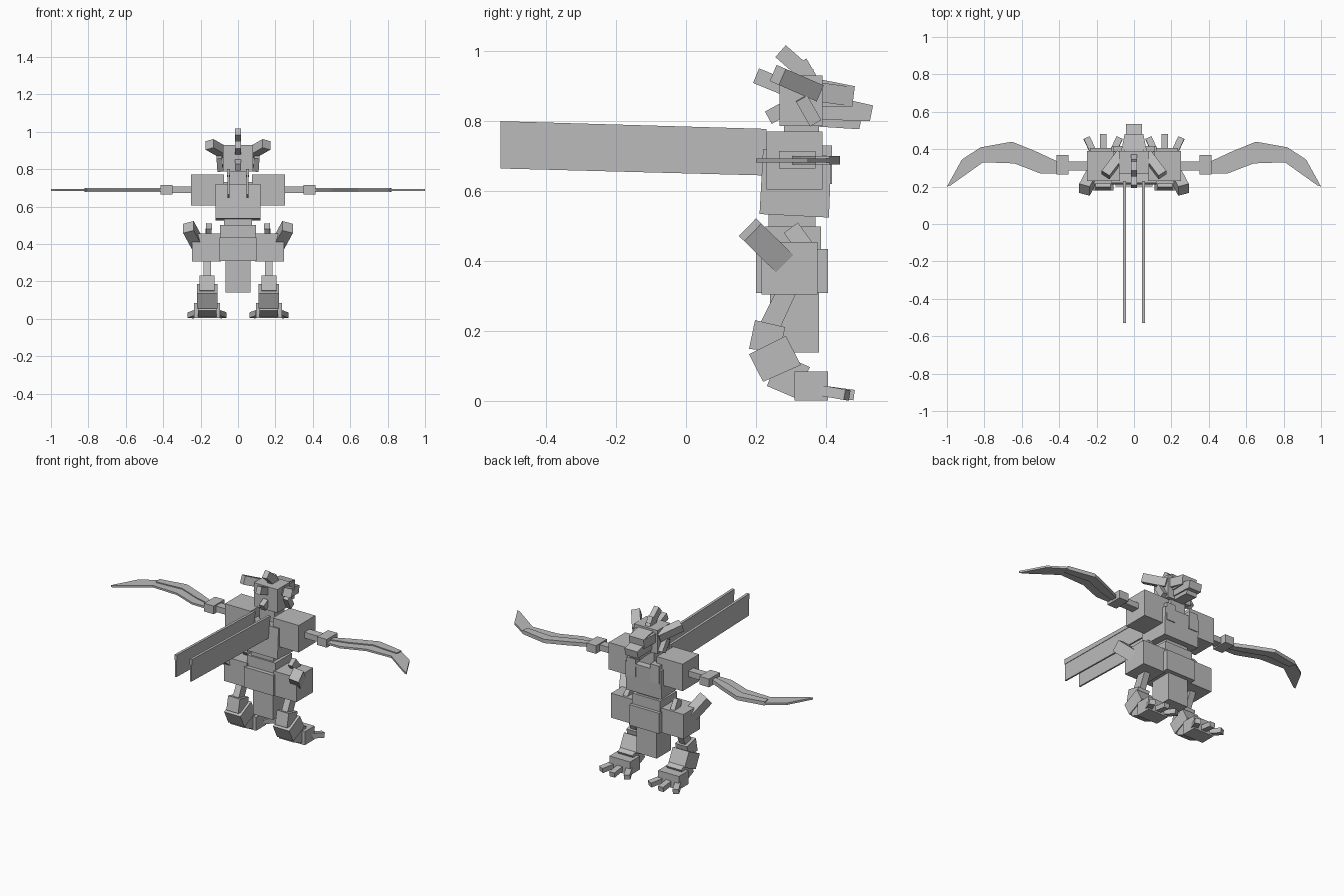
import bpy
import bmesh
from mathutils import Vector, Matrix

cube = bpy.data.objects.get("Cube")
if cube:
    bpy.data.objects.remove(cube, do_unlink=True)

grey = bpy.data.materials.new("plain_grey")
grey.use_nodes = True
colour = (0.5, 0.5, 0.5, 1)
grey.diffuse_color = colour
grey.node_tree.nodes["Principled BSDF"].inputs["Base Color"].default_value = colour


def finish(name, bm, mirror):
    """Turn a bmesh into a named object, optionally mirrored left to right."""
    bmesh.ops.recalc_face_normals(bm, faces=bm.faces)
    mesh = bpy.data.meshes.new(name)
    bm.to_mesh(mesh)
    bm.free()
    mesh.materials.append(grey)
    obj = bpy.data.objects.new(name, mesh)
    bpy.context.collection.objects.link(obj)
    if mirror:
        modifier = obj.modifiers.new("both_sides", 'MIRROR')
        modifier.use_mirror_merge = False
    return obj


def prism(name, outline, low, high, mirror=False, flat=False):
    """Extrude a side outline (y, z) along x, or a flat outline (x, y) along z."""
    bm = bmesh.new()
    def place(p, d):
        return (p[0], p[1], d) if flat else (d, p[0], p[1])
    bottom = [bm.verts.new(place(p, low)) for p in outline]
    top = [bm.verts.new(place(p, high)) for p in outline]
    bm.faces.new(bottom)
    bm.faces.new(top)
    for i in range(len(outline)):
        j = (i + 1) % len(outline)
        bm.faces.new((bottom[i], bottom[j], top[j], top[i]))
    return finish(name, bm, mirror)


def box(name, x, y, z, mirror=False):
    """Upright box from its range on each axis."""
    outline = [(y[0], z[0]), (y[1], z[0]), (y[1], z[1]), (y[0], z[1])]
    return prism(name, outline, x[0], x[1], mirror)


def beam(name, start, end, width, depth, mirror=False):
    """Square bar between two points; width lies mostly along x."""
    start, end = Vector(start), Vector(end)
    along = (end - start).normalized()
    side = Vector((1, 0, 0))
    side = (side - along * side.dot(along)).normalized()
    up = along.cross(side)
    turn = Matrix((side, up, along)).transposed().to_4x4()
    scale = Matrix.Diagonal((width, depth, (end - start).length, 1))
    bm = bmesh.new()
    bmesh.ops.create_cube(bm, size=1,
                          matrix=Matrix.Translation((start + end) / 2) @ turn @ scale)
    return finish(name, bm, mirror)


# Torso
prism("chest", [(0.22, 0.72), (0.21, 0.535), (0.408, 0.525), (0.415, 0.70)], -0.12, 0.12)
box("shoulder", (0.075, 0.25), (0.23, 0.39), (0.605, 0.77), True)
box("collar", (0.05, 0.11), (0.37, 0.417), (0.62, 0.73), True)
box("neck", (-0.05, 0.05), (0.28, 0.38), (0.70, 0.80))
box("waist", (-0.075, 0.075), (0.235, 0.37), (0.42, 0.54))
box("belt", (-0.095, 0.095), (0.225, 0.385), (0.43, 0.5))

# Hips
box("pelvis", (-0.1, 0.1), (0.2, 0.405), (0.31, 0.435))
box("hip", (0.09, 0.245), (0.215, 0.375), (0.305, 0.455), True)
box("hanging_block", (-0.068, 0.068), (0.24, 0.38), (0.14, 0.32))
beam("hip_fin", (0.265, 0.183, 0.49), (0.21, 0.287, 0.388), 0.06, 0.07, True)
beam("hip_spike", (0.16, 0.34, 0.44), (0.155, 0.30, 0.495), 0.03, 0.05, True)

# Legs and feet
prism("thigh", [(0.255, 0.31), (0.315, 0.31), (0.255, 0.18), (0.2, 0.2)], 0.145, 0.185, True)
prism("shin", [(0.197, 0.232), (0.283, 0.212), (0.268, 0.14), (0.18, 0.15)], 0.125, 0.205, True)
prism("heel", [(0.18, 0.135), (0.285, 0.187), (0.328, 0.104), (0.22, 0.056)], 0.11, 0.22, True)
prism("ankle", [(0.268, 0.135), (0.354, 0.098), (0.311, 0.01), (0.231, 0.044)], 0.115, 0.215, True)
box("foot", (0.095, 0.235), (0.31, 0.405), (0.003, 0.085), True)
for toe, offset in (("inner", -0.055), ("middle", 0), ("outer", 0.055)):
    reach = 0.48 if offset == 0 else 0.46
    beam(toe + "_toe", (0.165 + offset, 0.39, 0.03), (0.165 + offset * 1.6, reach, 0.018),
         0.035, 0.03, True)

# Arms ending in curved blades
box("arm", (0.24, 0.36), (0.285, 0.335), (0.672, 0.708), True)
box("hand", (0.35, 0.415), (0.265, 0.37), (0.665, 0.715), True)
rear_edge = [(0.41, 0.335), (0.524, 0.388), (0.652, 0.44), (0.82, 0.41), (0.92, 0.345), (1.0, 0.2)]
front_edge = [(0.98, 0.207), (0.877, 0.28), (0.807, 0.33), (0.64, 0.324), (0.5, 0.27), (0.41, 0.27)]
prism("arm_blade", rear_edge + front_edge, 0.682, 0.694, True, flat=True)
middle = [((a[0] + b[0]) / 2, (a[1] + b[1]) / 2)
          for a, b in zip(rear_edge, reversed(front_edge))]
prism("blade_spine", rear_edge[:4] + middle[3::-1], 0.677, 0.7, True, flat=True)

# Pair of long plates with a raised rail on top
plate_top, plate_low = (0.768, 0.778), (0.645, 0.665)
prism("long_plate", [(0.23, plate_low[0]), (0.23, plate_top[0]),
                     (-0.53, plate_top[1]), (-0.53, plate_low[1])], 0.046, 0.056, True)
prism("plate_rail", [(0.23, plate_top[0] - 0.01), (0.23, 0.778),
                     (-0.53, 0.8), (-0.53, plate_top[1] - 0.01)], 0.043, 0.059, True)

# Head and beak
box("head", (-0.08, 0.08), (0.267, 0.39), (0.787, 0.93))
prism("brow", [(0.38, 0.92), (0.482, 0.9), (0.475, 0.842), (0.38, 0.84)], -0.05, 0.05)
beam("brow_ridge", (0.065, 0.33, 0.89), (0.035, 0.475, 0.87), 0.03, 0.055, True)
prism("beak", [(0.38, 0.85), (0.445, 0.865), (0.534, 0.845), (0.525, 0.8), (0.38, 0.805)],
      -0.043, 0.043)
prism("jaw", [(0.37, 0.82), (0.5, 0.805), (0.495, 0.777), (0.37, 0.785)], -0.035, 0.035)
beam("ear", (0.07, 0.37, 0.885), (0.152, 0.262, 0.932), 0.05, 0.05, True)
beam("cheek_fin", (0.1, 0.33, 0.865), (0.095, 0.37, 0.795), 0.03, 0.037, True)

# Crest of spikes along the middle of the head
crest = (("front", (0.37, 0.88), (0.32, 0.965), 0.055),
         ("top", (0.35, 0.93), (0.27, 1.0), 0.045),
         ("rear", (0.31, 0.885), (0.2, 0.93), 0.045),
         ("nape", (0.29, 0.84), (0.235, 0.81), 0.04))
for place, root, tip, depth in crest:
    beam(place + "_crest_spike", (0, *root), (0, *tip), 0.032, depth)
